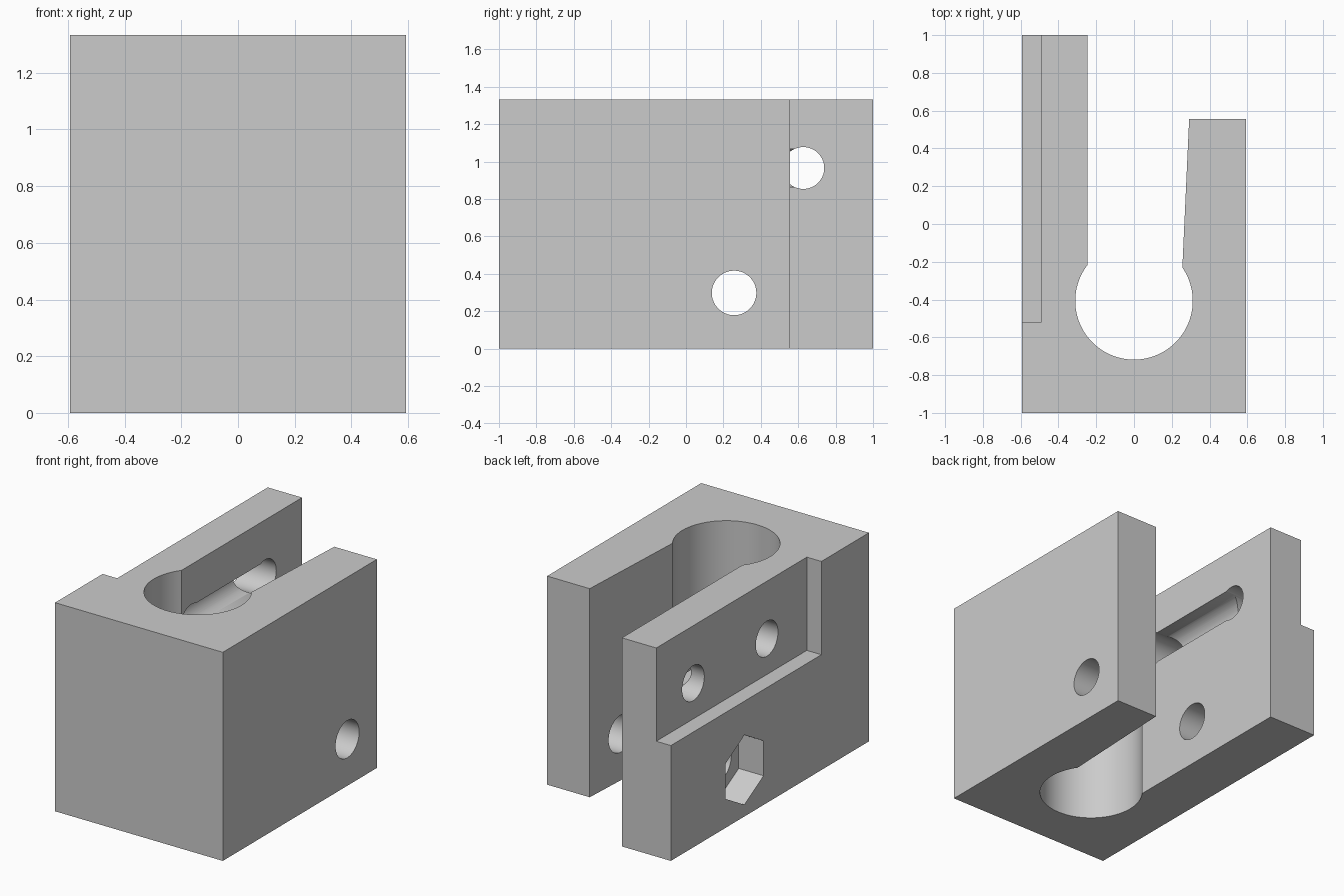
import bpy
import math
from mathutils import Matrix, Vector

cube = bpy.data.objects.get("Cube")
if cube:
    bpy.data.objects.remove(cube, do_unlink=True)

HEIGHT, HALF_W = 1.333, 0.593
INNER_X = -0.247          # inner face of the long arm

grey = bpy.data.materials.new("plain grey")
grey.use_nodes = True
grey.diffuse_color = (0.6, 0.6, 0.6, 1)
grey.node_tree.nodes["Principled BSDF"].inputs["Base Color"].default_value = (0.6, 0.6, 0.6, 1)


def prism(name, outline, matrix, depth):
    """Extrude a 2D outline along local z by depth, then place it."""
    n = len(outline)
    verts = [matrix @ Vector((x, y, z)) for z in (0, depth) for x, y in outline]
    faces = [tuple(reversed(range(n))), tuple(range(n, 2 * n))]
    faces += [(i, (i + 1) % n, n + (i + 1) % n, n + i) for i in range(n)]
    mesh = bpy.data.meshes.new(name)
    mesh.from_pydata(verts, [], faces)
    mesh.materials.append(grey)
    obj = bpy.data.objects.new(name, mesh)
    bpy.context.collection.objects.link(obj)
    return obj


def arc(cx, cy, r, start, end, steps):
    return [(cx + r * math.cos(start + (end - start) * i / steps),
             cy + r * math.sin(start + (end - start) * i / steps)) for i in range(steps + 1)]


def along_x(x):
    """Frame whose local x, y, z run along world y, z, x."""
    return Matrix(((0, 0, 1, x), (1, 0, 0, 0), (0, 1, 0, 0), (0, 0, 0, 1)))


def cross_bore(name, y, z, r, x0, x1, sides=64):
    outline = arc(y, z, r, math.pi / 2, math.pi * 2.5, sides)[:-1]
    return prism(name, outline, along_x(x0), x1 - x0)


# Body: plan outline with a round pocket opening into a tapered slot
cy, r, right_x = -0.407, 0.311, 0.256
a_right = math.acos(right_x / r)
a_left = math.acos(INNER_X / r) - 2 * math.pi
plan = [(-HALF_W, 1), (-HALF_W, -1), (HALF_W, -1), (HALF_W, 0.555), (0.292, 0.555)]
plan += arc(0, cy, r, a_right, a_left, 72) + [(INNER_X, 1)]
body = prism("clamp_body", plan, Matrix.Identity(4), HEIGHT)

# Step cut into the outside of the long arm
step = [(-0.9, -0.52), (-0.49, -0.52), (-0.49, 1.2), (-0.9, 1.2)]
cutters = [prism("step_cutter", step, Matrix.Translation((0, 0, 0.737)), 1)]

# Clamp bolt bore through both arms, with a hex nut pocket
cutters.append(cross_bore("bolt_bore", 0.257, 0.298, 0.119, -0.8, 0.8))
cutters.append(cross_bore("nut_pocket", 0.257, 0.298, 0.223, -0.8, -HALF_W + 0.176, 6))

# Two upper bores joined by a round-bottomed groove on the inner face
BORES, bore_z, groove_r, axis_x = (-0.117, 0.627), 0.966, 0.102, -0.295
for y in BORES:
    cutters.append(cross_bore("upper_bore", y, bore_z, 0.112, -0.8, -0.1))
section = arc(axis_x, bore_z, groove_r, math.pi / 2, math.pi * 1.5, 32)
section += [(-0.1, bore_z - groove_r), (-0.1, bore_z + groove_r)]
along_y = Matrix(((1, 0, 0, 0), (0, 0, -1, BORES[1]), (0, 1, 0, 0), (0, 0, 0, 1)))
cutters.append(prism("groove_cutter", section, along_y, BORES[1] - BORES[0]))

# Apply every cut in turn, then remove the cutters
bpy.ops.object.select_all(action="DESELECT")
bpy.context.view_layer.objects.active = body
body.select_set(True)
for cutter in cutters:
    cutter.hide_render = True
    mod = body.modifiers.new("cut", "BOOLEAN")
    mod.operation, mod.solver, mod.object = "DIFFERENCE", "EXACT", cutter
    bpy.ops.object.modifier_apply(modifier=mod.name)
    bpy.data.objects.remove(cutter, do_unlink=True)

bpy.ops.object.shade_smooth_by_angle(angle=math.radians(30))
